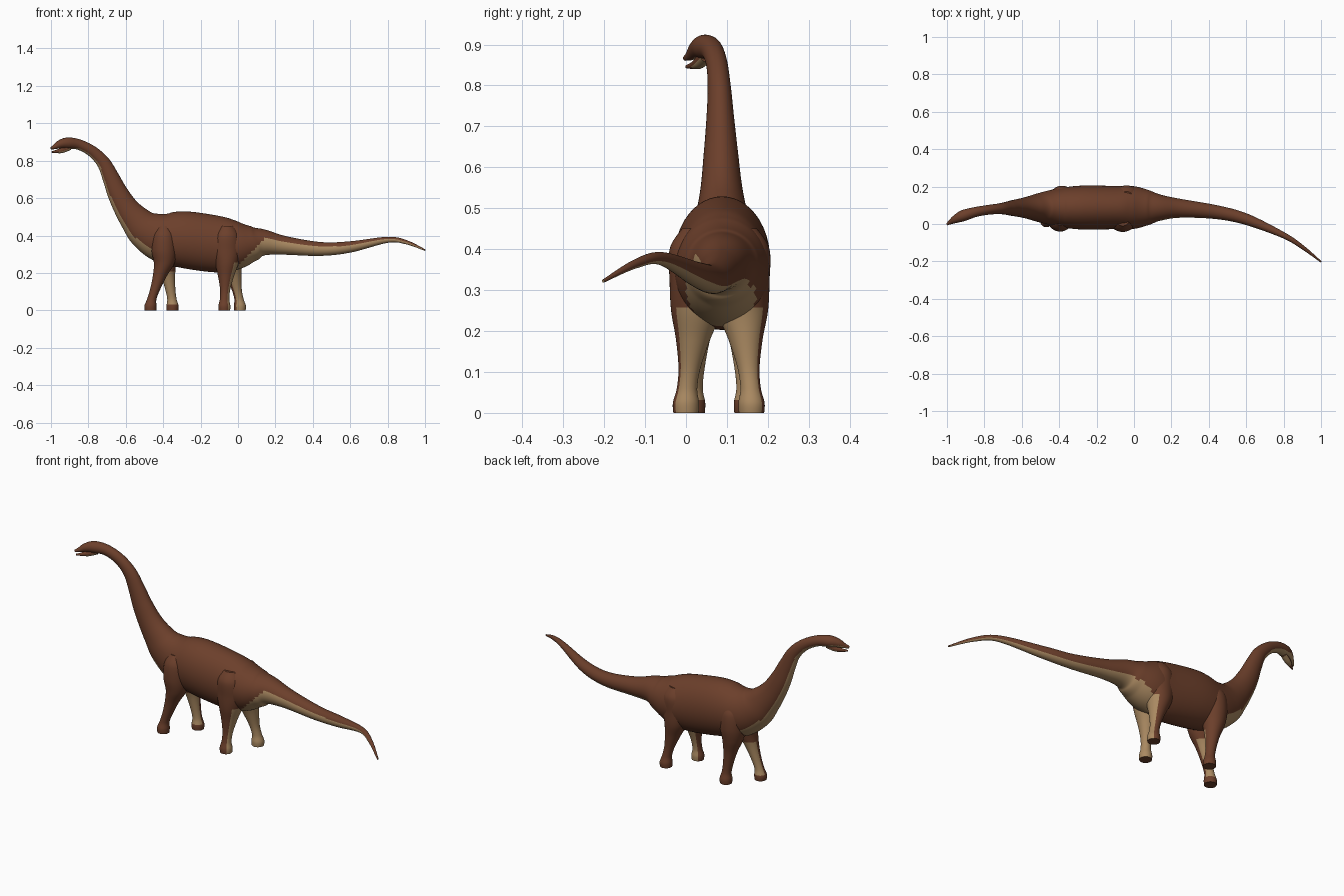
import bpy, bmesh, math
from mathutils import Vector

cube = bpy.data.objects.get("Cube")
if cube:
    bpy.data.objects.remove(cube)


def material(name, rgb):
    m = bpy.data.materials.new(name)
    m.use_nodes = True
    m.diffuse_color = (*rgb, 1)
    m.node_tree.nodes["Principled BSDF"].inputs["Base Color"].default_value = (*rgb, 1)
    return m


BROWN = material("brown hide", (.15, .05, .024))
TAN = material("tan underside", (.4, .25, .12))


def smooth_path(rows, steps):
    """Catmull-Rom interpolation through rows of equal length."""
    last = len(rows) - 1
    path = []
    for i in range(last):
        before, start, end, after = (rows[max(0, min(last, i + k))] for k in (-1, 0, 1, 2))
        for step in range(steps):
            t = step / steps
            path.append([q + t / 2 * (r - p + t * (2*p - 5*q + 4*r - s + t * (3*(q - r) + s - p)))
                         for p, q, r, s in zip(before, start, end, after)])
    path.append(list(rows[-1]))
    return path


def loft(name, rows, is_tan, level=False, steps=10, sides=48):
    """Skin elliptical rings (x, y, z, half width, half height) along a path."""
    rows = smooth_path(rows, steps)
    points = [Vector(row[:3]) for row in rows]
    bm = bmesh.new()
    rings = []
    for i, (point, row) in enumerate(zip(points, rows)):
        if level:
            side, up = Vector((0, 1, 0)), Vector((1, 0, 0))
        else:
            tangent = points[min(i + 1, len(points) - 1)] - points[max(i - 1, 0)]
            side = tangent.cross(Vector((0, 0, 1))).normalized()
            up = side.cross(tangent).normalized()
        angles = [math.tau * k / sides for k in range(sides)]
        rings.append([bm.verts.new(point + side * row[3] * math.cos(a) + up * row[4] * math.sin(a))
                      for a in angles])
    for ring, following in zip(rings, rings[1:]):
        for k in range(sides):
            n = (k + 1) % sides
            bm.faces.new((ring[k], ring[n], following[n], following[k]))
    bm.faces.new(rings[0])
    bm.faces.new(rings[-1])
    bmesh.ops.recalc_face_normals(bm, faces=bm.faces[:])
    bm.normal_update()
    for face in bm.faces:
        face.material_index = int(is_tan(face.calc_center_median(), face.normal))
    mesh = bpy.data.meshes.new(name)
    bm.to_mesh(mesh)
    bm.free()
    mesh.materials.append(BROWN)
    mesh.materials.append(TAN)
    obj = bpy.data.objects.new(name, mesh)
    bpy.context.collection.objects.link(obj)
    bpy.ops.object.select_all(action="DESELECT")
    obj.select_set(True)
    bpy.context.view_layer.objects.active = obj
    bpy.ops.object.shade_smooth_by_angle(angle=math.radians(50))


def spine_row(x, z, half_height):
    """Bend head and tail sideways; make neck and trunk narrower than tall."""
    bend = .29 * x**3 if x > 0 else .09 * x**8
    ratio = min(1, .77 + 1.2 * max(0, x + .1, -x - .7))
    return x, .088 - bend, z, half_height * ratio, half_height


def body_tan(centre, normal):
    if centre.x < -.45:                  # throat stripe
        return -.65 * normal.x - .75 * normal.z > .55
    if centre.x > -.03:                  # under the tail and hips
        return centre.z < .24 + centre.x and -normal.z - .46 * normal.y > .1
    return False


def jaw_tan(centre, normal):
    return normal.z < -.3 and centre.x > -.96


# Head, neck, trunk and tail as one skin: x, z, half height
spine = [(-1, .866, .006), (-.98, .874, .013), (-.95, .888, .023), (-.91, .894, .03),
         (-.85, .886, .028), (-.78, .85, .03), (-.72, .79, .036), (-.68, .71, .045),
         (-.645, .63, .055), (-.6, .55, .066), (-.55, .485, .082), (-.49, .428, .106),
         (-.4, .388, .134), (-.28, .377, .152), (-.1, .352, .15), (0, .348, .128),
         (.08, .356, .094), (.14, .362, .07), (.25, .347, .05), (.44, .328, .037),
         (.6, .339, .03), (.8, .377, .016), (.9, .364, .011), (1, .322, .004)]
loft("body", [spine_row(*station) for station in spine], body_tan)

# Lower jaw, parted slightly from the snout
jaw = [(-.995, .846, .004), (-.97, .849, .009), (-.94, .856, .015), (-.9, .872, .016)]
loft("lower_jaw", [spine_row(*station) for station in jaw], jaw_tan)


# Legs: one shared outline of height and radius, from hip to sole
OUTLINE = [(.45, .03), (.4, .058), (.32, .064), (.25, .052), (.18, .035),
           (.11, .027), (.06, .025), (.025, .032), (0, .031)]


def leg(name, side, hip_x, foot_x, spread, thigh):
    rows = []
    for z, radius in OUTLINE:
        swing = max(0, min(1, (.25 - z) / .21))
        x = hip_x + (foot_x - hip_x) * swing
        y = .082 + side * (.056 + (spread - .056) * swing)
        depth = radius * (thigh if z > .15 else 1)
        rows.append((x, y, z, min(depth, .066), depth))

    def inner_tan(centre, normal):
        outward = side * normal.y
        if normal.z < -.95:
            return False
        if hip_x > -.2:                  # back legs are tan behind as well
            return outward < 1.2 * normal.x and centre.z < .26
        return outward < -.15 and .03 < centre.z < .21

    loft(name, rows, inner_tan, level=True)


leg("right_front_leg", -1, -.395, -.468, .067, 1.05)
leg("left_front_leg", 1, -.385, -.35, .067, 1.05)
leg("right_back_leg", -1, -.06, -.073, .082, 1.2)
leg("left_back_leg", 1, -.04, .01, .078, 1.2)
